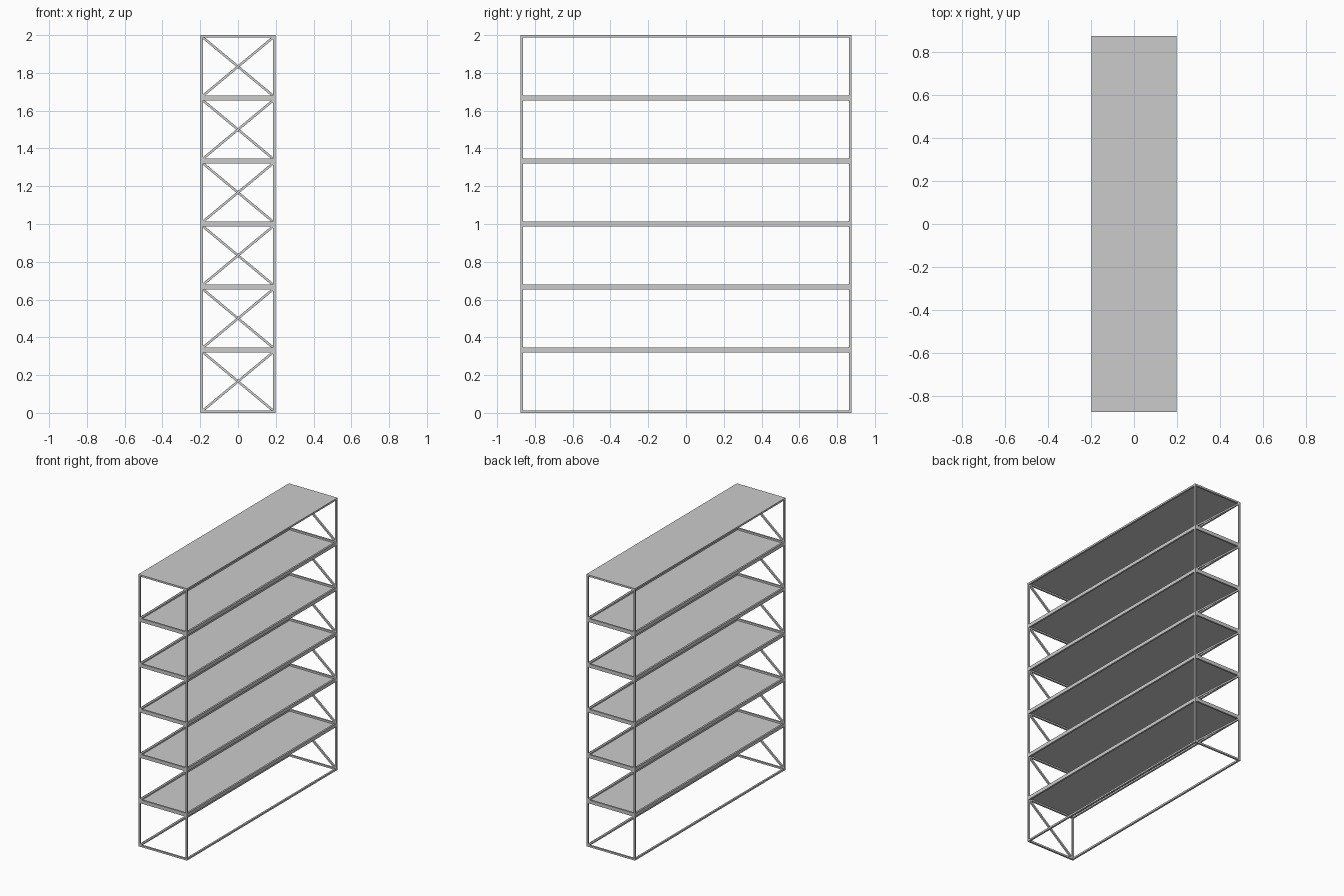
import bpy, bmesh, math
from mathutils import Vector, Matrix

if "Cube" in bpy.data.objects:
    bpy.data.objects.remove(bpy.data.objects["Cube"])

HX, HY, TIERS = 0.198, 0.875, 6
T = 0.0128                      # square tube size
H = 2.0 / TIERS                 # bay height


def box(name, centre, size, angle=0.0):
    """Box with optional tilt about the y axis."""
    bm = bmesh.new()
    bmesh.ops.create_cube(bm, size=1.0)
    bm.transform(Matrix.Translation(centre) @ Matrix.Rotation(angle, 4, 'Y')
                 @ Matrix.Diagonal((*size, 1.0)))
    me = bpy.data.meshes.new(name)
    bm.to_mesh(me)
    bm.free()
    ob = bpy.data.objects.new(name, me)
    bpy.context.collection.objects.link(ob)
    return ob


cx, cy = HX - T / 2, HY - T / 2
inner_x, inner_y = 2 * (HX - T), 2 * (HY - T)

# corner posts
for sx in (-1, 1):
    for sy in (-1, 1):
        box("corner_post", (sx * cx, sy * cy, 1.0), (T, T, 2.0))

for i in range(TIERS):
    z0, z1 = i * H, (i + 1) * H
    # each bay has its own bottom and top rail ring
    for z in (z0 + T / 2, z1 - T / 2):
        for s in (-1, 1):
            box("long_rail", (s * cx, 0, z), (T, inner_y, T))
            box("end_rail", (0, s * cy, z), (inner_x, T, T))
    # one diagonal brace per end, leaning opposite ways
    rise = H - 2 * T
    length = math.hypot(inner_x, rise)
    tilt = math.atan2(rise, inner_x)
    for s in (-1, 1):
        box("diagonal_brace", (0, s * cy, (z0 + z1) / 2),
            (length, T, T), s * tilt)
    # thin shelf panel on top of the bay
    box("shelf_panel", (0, 0, z1 - 0.001), (2 * HX, 2 * HY, 0.002))
